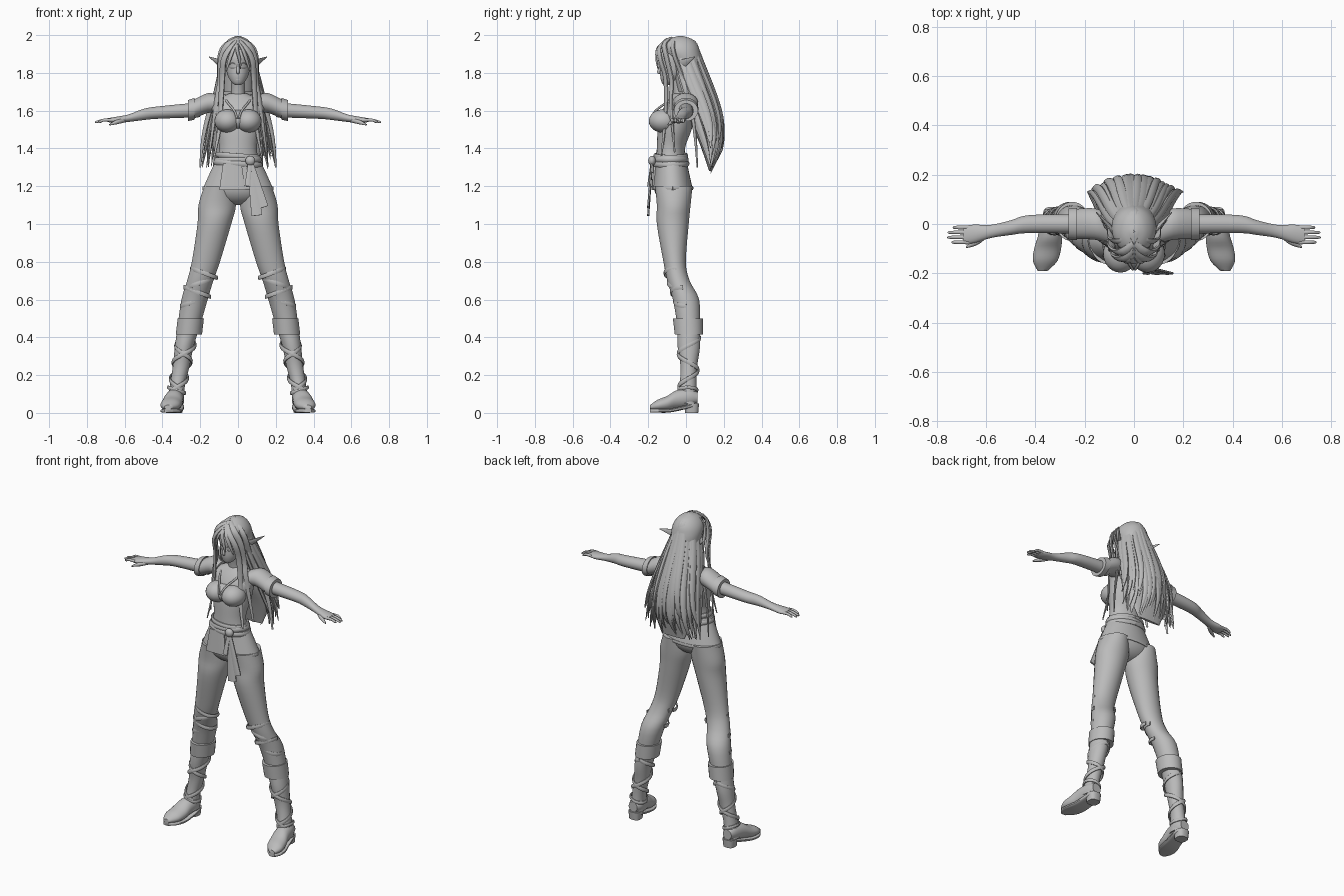
import bpy, bmesh, math, random
from mathutils import Vector, Matrix

random.seed(4)
if "Cube" in bpy.data.objects:
    bpy.data.objects.remove(bpy.data.objects["Cube"], do_unlink=True)

grey = bpy.data.materials.new("plain grey")
grey.use_nodes = True
colour = (.5, .5, .5, 1)
grey.diffuse_color = colour
grey.node_tree.nodes["Principled BSDF"].inputs["Base Color"].default_value = colour

X, Y, Z = Matrix.Identity(3)


def spline(stations, steps):
    """Smooth curve through stations of (x, y, z, half width, half thickness)."""
    points = [Vector(s if len(s) == 5 else s + s[-1:]) for s in stations]
    last = len(points) - 1
    curve = []
    for i in range(last):
        before, start, end = points[max(i - 1, 0)], points[i], points[i + 1]
        after = points[min(i + 2, last)]
        leave, arrive = (end - before) / 2, (after - start) / 2
        for k in range(steps):
            t = k / steps
            ease = t * t * (3 - 2 * t)
            bend = t * (1 - t)
            curve.append(start.lerp(end, ease) + leave * bend * (1 - t) - arrive * bend * t)
    return curve + [points[last]]


def power(value, exponent):
    return math.copysign(abs(value) ** exponent, value)


def sweep(bm, stations, side=X, axis=None, sides=12, steps=4, square=1):
    """Skin elliptical rings; square below one makes the section boxier."""
    path = spline(stations, steps)
    centres = [Vector(p[:3]) for p in path]
    rings = []
    for i, (station, centre) in enumerate(zip(path, centres)):
        ahead = centres[min(i + 1, len(path) - 1)]
        tangent = axis or (ahead - centres[max(i - 1, 0)]).normalized()
        across = (side - tangent * side.dot(tangent)).normalized()
        through = tangent.cross(across)
        width, depth = (max(r, .001) for r in station[3:])
        ring = []
        for k in range(sides):
            angle = math.tau * (k + .5) / sides
            ring.append(bm.verts.new(centre + across * width * power(math.cos(angle), square)
                                     + through * depth * power(math.sin(angle), square)))
        rings.append(ring)
    for ring, following in zip(rings, rings[1:]):
        for k in range(sides):
            bm.faces.new((ring[k - 1], ring[k], following[k], following[k - 1]))
    bm.faces.new(rings[0])
    bm.faces.new(rings[-1])


def wrap(bm, low, high, turns, start, width, lean=0, thick=.006):
    """Strap wound around a limb or waist between two stations."""
    low, high = Vector(low), Vector(high)
    count = max(int(abs(turns) * 24), 8)
    strap = []
    for i in range(count + 1):
        x, y, z, across, through = low.lerp(high, i / count)
        angle = start + math.tau * turns * i / count
        strap.append((x + across * math.cos(angle), y + through * math.sin(angle),
                      z + lean * math.cos(angle), width, thick))
    sweep(bm, strap, side=Z, sides=8, steps=1)


def blob(bm, centre, size):
    place = Matrix.LocRotScale(Vector(centre), None, Vector(size))
    bmesh.ops.create_uvsphere(bm, u_segments=24, v_segments=16, radius=1, matrix=place)


def finish(name, bm, mirror=False):
    bmesh.ops.recalc_face_normals(bm, faces=bm.faces)
    mesh = bpy.data.meshes.new(name)
    bm.to_mesh(mesh)
    bm.free()
    obj = bpy.data.objects.new(name, mesh)
    bpy.context.collection.objects.link(obj)
    mesh.materials.append(grey)
    if mirror:
        obj.modifiers.new("mirror", 'MIRROR').use_mirror_merge = False
    bpy.ops.object.select_all(action='DESELECT')
    obj.select_set(True)
    bpy.context.view_layer.objects.active = obj
    bpy.ops.object.shade_smooth_by_angle(angle=math.radians(50))


def part(name, stations, mirror=False, **options):
    bm = bmesh.new()
    sweep(bm, stations, **options)
    finish(name, bm, mirror)


def cuff(name, low, high, **options):
    """Band with both edges turned in towards the limb."""
    def inner(station):
        return station[:3] + tuple(r * .85 for r in station[3:])
    part(name, [inner(low), low, high, inner(high)], mirror=True, sides=24, steps=1, **options)


# Trousers
bm = bmesh.new()
blob(bm, (0, -.07, 1.2), (.17, .1, .1))
finish("trouser_seat", bm)
part("trouser_leg", [(.1, -.065, 1.2, .08, .1), (.11, -.065, 1.1, .1, .09), (.125, -.07, 1, .09, .085),
                     (.17, -.06, .8, .075, .06), (.2, -.04, .7, .07, .06), (.23, 0, .6, .07),
                     (.26, .015, .46, .06)], mirror=True, axis=Z, sides=24)
bm = bmesh.new()
for fold in range(4):
    spot = (.18 + .018 * fold, -.05 + .017 * fold, .74 - .05 * fold, .07, .065)
    wrap(bm, spot, spot, .55, math.pi * .9, .012, .025 * (-1) ** fold, .004)
finish("knee_folds", bm, True)

# Boots
part("boot_shaft", [(.26, .015, .46, .06), (.285, .015, .35, .05, .06), (.3, .015, .25, .045),
                    (.32, .01, .15, .04, .045), (.33, 0, .05, .045, .06)],
     mirror=True, axis=Z, sides=20)
cuff("boot_cuff", (.26, .015, .415, .07, .075), (.25, .01, .5, .07, .08), axis=Z)
foot = [(.33, .06, .08, .03), (.33, .02, .08, .045, .05), (.34, -.05, .07, .05),
        (.35, -.1, .05, .055, .04), (.36, -.15, .04, .05, .03), (.37, -.19, .03, .02, .012)]
part("boot_foot", foot, mirror=True, axis=-Y, sides=20)
part("boot_sole", [(x, y, .011 + max(0, y + .08) / 4, width, .01) for x, y, z, width, *rest in foot],
     mirror=True, axis=-Y, sides=16, square=.5)
part("boot_heel", [(.33, .03, 0, .035), (.33, .03, .05, .04)], mirror=True, axis=Z, sides=16, square=.7)
bm = bmesh.new()
calf, ankle = (.27, .015, .4, .055, .06), (.325, .01, .12, .045, .05)
for way in (1, -1):
    wrap(bm, calf, ankle, way * 1.6, math.pi / 2, .012)
wrap(bm, ankle, ankle, 1, 0, .01, .015)
finish("boot_straps", bm, True)

# Tunic
part("tunic_body", [(0, -.08, 1.3, .12, .08), (0, -.08, 1.4, .1, .075), (0, -.06, 1.5, .12, .09),
                    (0, -.045, 1.58, .13, .09), (0, -.03, 1.64, .14, .075), (0, -.025, 1.69, .05, .04)],
     axis=Z, sides=32)
bm = bmesh.new()
blob(bm, (0, -.11, 1.55), (.1, .07, .055))
for x in (-.055, .055):
    blob(bm, (x, -.12, 1.545), (.07, .077, .062))
finish("tunic_bust", bm)
hem = (0, -.07, 1.19, .185, .105)
part("tunic_skirt", [(0, -.08, 1.35, .11, .08), (0, -.075, 1.28, .145, .09), hem], axis=Z, sides=36)
bm = bmesh.new()
wrap(bm, hem, hem, 1, 0, .01, 0, .004)
finish("tunic_hem", bm)
part("tunic_front_panel", [(-.03, -.165, 1.32, .05, .008), (-.03, -.175, 1.18, .07, .008)],
     axis=Z, square=.4)
part("neckline_trim", [(.07, -.01, 1.68, .006), (.06, -.09, 1.65, .006), (.02, -.16, 1.6, .006),
                       (.005, -.185, 1.56, .005)], mirror=True, side=Z, sides=8)
part("sleeve", [(.1, -.02, 1.635, .045, .06), (.16, 0, 1.64, .053, .064), (.25, 0, 1.6, .05, .06)],
     mirror=True, side=Z, axis=X, sides=24)
cuff("sleeve_cuff", (.23, 0, 1.61, .058, .066), (.265, 0, 1.6, .056, .064), side=Z, axis=X)

# Sash
bm = bmesh.new()
for layer in range(3):
    loop = (0, -.08, 1.36 - .02 * layer, .11 + .006 * layer, .083 + .003 * layer)
    wrap(bm, loop, loop, 1, math.pi / 2, .015, .01 * (layer % 2) - .008, .009)
finish("sash", bm)
bm = bmesh.new()
knot = (.065, -.18, 1.335)
blob(bm, knot, (.026, .02, .026))
for x, z, width in ((.1, 1.045, .03), (.14, 1.09, .022), (.05, 1.2, .016)):
    middle = Vector(knot).lerp((x, -.2, z), .5)
    sweep(bm, [knot + (.012, .006), (*middle, width * .8, .006), (x, -.2, z, width, .006)],
          sides=8, square=.6)
finish("sash_knot", bm)

# Arms and hands
part("arm", [(.2, 0, 1.605, .04), (.42, 0, 1.59, .033, .037), (.5, -.015, 1.58, .03),
             (.58, -.03, 1.56, .02, .027), (.65, -.04, 1.55, .017, .038), (.69, -.044, 1.55, .01, .035)],
     mirror=True, side=Z, axis=X, sides=20)
bm = bmesh.new()
for finger in range(4):
    y = -.014 - .02 * finger
    tip = .757 - .009 * (finger - 1.6) ** 2
    sweep(bm, [(.67, y, 1.55, .009), (.71, y, 1.55, .008), (tip - .005, y, 1.54, .006),
               (tip, y, 1.54, .002)], side=Z, sides=8)
sweep(bm, [(.6, -.045, 1.55, .012), (.64, -.075, 1.54, .012), (.68, -.094, 1.525, .004)], side=Z, sides=8)
finish("fingers", bm, True)

# Head
part("neck", [(0, -.02, 1.65, .045), (0, -.035, 1.71, .035), (0, -.045, 1.78, .04)], axis=Z, sides=20)
part("head", [(0, -.106, 1.735, .012), (0, -.095, 1.75, .034), (0, -.075, 1.785, .054, .062),
              (0, -.06, 1.83, .064, .076), (0, -.05, 1.9, .067, .086), (0, -.04, 1.98, .02, .03)],
     axis=Z, sides=28)
bm = bmesh.new()
sweep(bm, [(0, -.134, 1.845, .006), (0, -.144, 1.803, .009), (0, -.134, 1.794, .005)], axis=-Z, sides=10)
for z in (1.773, 1.766):
    blob(bm, (0, -.127, z), (.016, .007, .004))
finish("nose_and_lips", bm)
bm = bmesh.new()
for z, lift in ((1.846, .006), (1.828, -.003)):
    sweep(bm, [(.013, -.136, z, .002), (.029, -.13, z + lift, .003), (.045, -.117, z, .002)],
          side=Z, sides=6)
finish("eyelids", bm, True)
part("ear", [(.056, -.05, 1.83, .024, .008), (.085, -.025, 1.845, .026, .008),
             (.153, .047, 1.885, .002)], mirror=True, side=Vector((0, -.5, 1)), sides=10)

# Hair
part("hair_cap", [(0, .02, 1.7, .08, .065), (0, 0, 1.85, .088, .085), (0, -.02, 1.91, .09, .095),
                  (0, -.03, 1.95, .076, .09), (0, -.03, 1.98, .047, .06), (0, -.03, 1.995, .012)],
     axis=Z, sides=32)
part("hair_mass", [(0, .02, 1.8, .08, .06), (0, .05, 1.68, .1, .07), (0, .09, 1.55, .13, .075),
                   (0, .12, 1.43, .14, .05), (0, .13, 1.28, .08, .008)], axis=-Z, sides=24)
bm = bmesh.new()
knots = 9
for layer in (1, .86):
    for i in range(23):
        angle = math.radians(-105 + 210 * i / 22 + random.uniform(-4, 4))
        sine, cosine = math.sin(angle), math.cos(angle)
        end = random.uniform(1.24, 1.36) + .05 * abs(sine)
        width = random.uniform(.015, .023)
        drift = random.uniform(-.025, .025)
        strand = []
        for k in range(knots + 1):
            t = (k / knots) ** 1.5
            back = .16 * t * t * (3 - 2 * t) - .03
            reach = .14 * t ** .2 * (1 - t ** 4) * layer
            taper = math.sin(math.pi * (.1 + .9 * t)) ** .5 if k < knots else .1
            strand.append((sine * .18 * t ** .5 * layer + drift * t ** 3, back + cosine * reach,
                           1.99 - t * (1.99 - end), width * taper, .011 * taper))
        sweep(bm, strand, side=Vector((cosine, -sine, 0)), sides=8, steps=3)
finish("hair_strands", bm)


def lock(bm, path, width):
    """Hair clump that swells from its root and tapers to a point."""
    last = len(path) - 1
    clump = []
    for i, point in enumerate(path):
        swell = width * max(math.sin(math.pi * (i + 1) / (last + 1)), .1) ** .5
        clump.append(point + (swell, swell / 2))
    sweep(bm, clump, side=Vector((1, .7, 0)), sides=8)


# Parted fringe and long locks over the shoulders
bm = bmesh.new()
lock(bm, [(0, -.1, 1.98), (.04, -.14, 1.935), (.075, -.135, 1.87), (.083, -.11, 1.78),
          (.09, -.105, 1.65), (.1, -.115, 1.5), (.125, -.13, 1.36)], .018)
lock(bm, [(0, -.08, 1.985), (.055, -.115, 1.95), (.088, -.1, 1.87), (.094, -.075, 1.75),
          (.115, -.08, 1.64), (.15, -.06, 1.38)], .02)
lock(bm, [(.01, -.06, 1.985), (.065, -.07, 1.95), (.093, -.06, 1.89), (.1, -.01, 1.75),
          (.15, .03, 1.6), (.185, .05, 1.45), (.2, .06, 1.3)], .017)
lock(bm, [(0, -.115, 1.97), (.025, -.15, 1.925), (.045, -.148, 1.87), (.062, -.13, 1.81)], .012)
finish("front_locks", bm, True)
bm = bmesh.new()
lock(bm, [(0, -.11, 1.97), (-.006, -.15, 1.93), (.008, -.155, 1.87), (.014, -.148, 1.82)], .011)
finish("centre_lock", bm)
